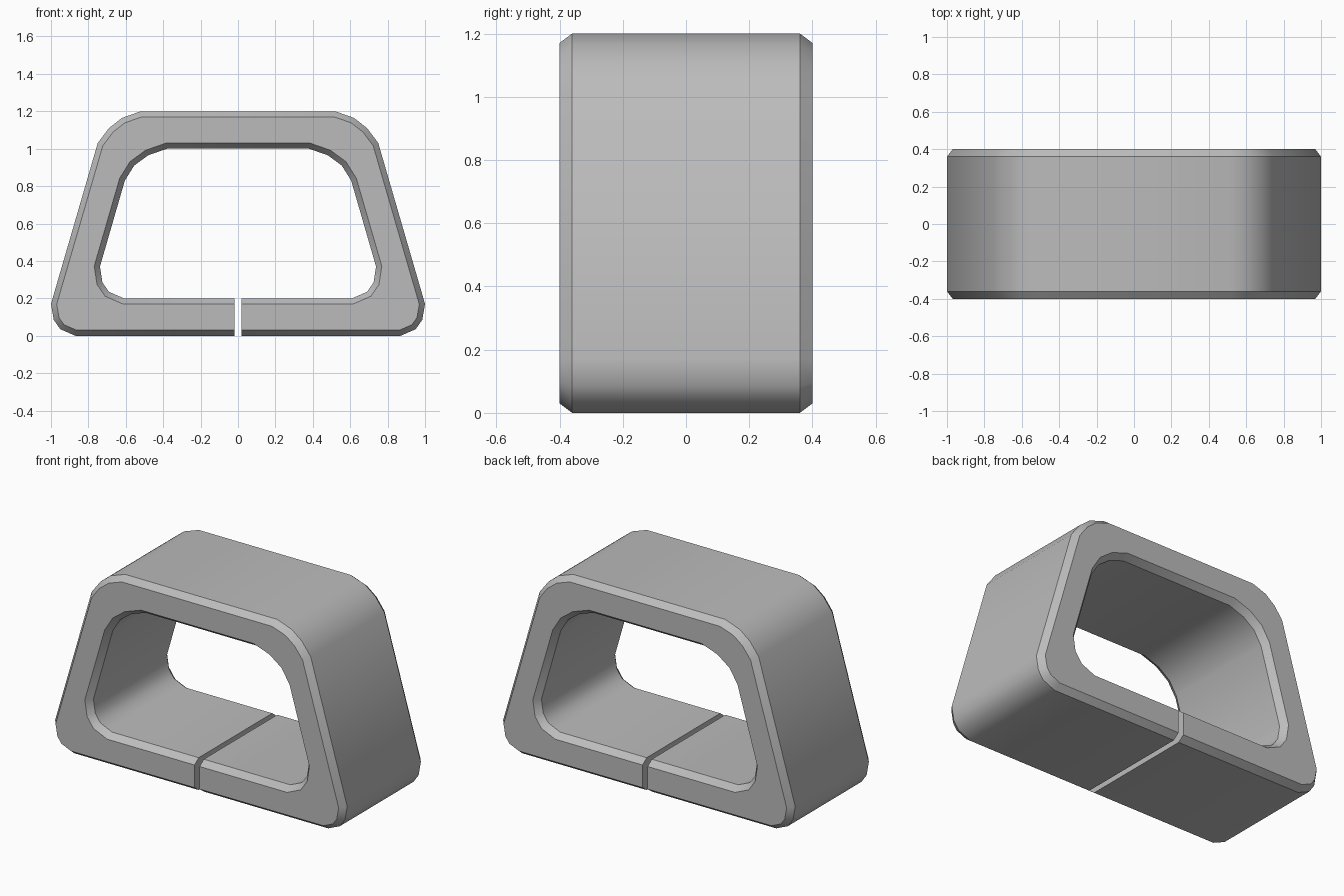
import bpy
import bmesh
import math
from mathutils import Vector

cube = bpy.data.objects.get("Cube")
if cube:
    bpy.data.objects.remove(cube, do_unlink=True)

HALF_DEPTH = 0.40
CHAMFER_Y = 0.04
CHAMFER = 0.03
HALF_GAP = 0.0175

# Right half of the outer and inner outlines, from the slot up to the top
outer_half = [(HALF_GAP, 0), (0.87, 0), (0.95, 0.035), (0.985, 0.085), (1.0, 0.17),
              (0.75, 1.03), (0.69, 1.11), (0.62, 1.165), (0.52, 1.2)]
inner_half = [(HALF_GAP, 0.2), (0.61, 0.2), (0.69, 0.235), (0.725, 0.285), (0.738, 0.37),
              (0.605, 0.83), (0.555, 0.91), (0.48, 0.965), (0.38, 1.0)]


def full_outline(half):
    pts = [Vector(p) for p in half]
    return pts + [Vector((-p.x, p.y)) for p in reversed(pts)]


def offset(pts, distance):
    """Shift an open outline sideways with mitred corners (positive = left)."""
    result = []
    for i, p in enumerate(pts):
        before = (p - pts[i - 1]) if i > 0 else (pts[1] - p)
        after = (pts[i + 1] - p) if i < len(pts) - 1 else before
        n1 = Vector((-before.y, before.x)).normalized()
        n2 = Vector((-after.y, after.x)).normalized()
        result.append(p + (n1 + n2) * distance / (1 + n1.dot(n2)))
    return result


# Chamfered cross-section swept round the split ring
outer = full_outline(outer_half)
inner = full_outline(inner_half)
outer_rim = offset(outer, CHAMFER)
inner_rim = offset(inner, -CHAMFER)
wall_y = HALF_DEPTH - CHAMFER_Y
section = [(outer, -wall_y), (outer_rim, -HALF_DEPTH), (inner_rim, -HALF_DEPTH), (inner, -wall_y),
           (inner, wall_y), (inner_rim, HALF_DEPTH), (outer_rim, HALF_DEPTH), (outer, wall_y)]

bm = bmesh.new()
rings = [[bm.verts.new((line[i].x, y, line[i].y)) for line, y in section]
         for i in range(len(outer))]
for a, b in zip(rings, rings[1:]):
    for k in range(len(section)):
        m = (k + 1) % len(section)
        bm.faces.new((a[k], a[m], b[m], b[k]))

# Flat ends on both sides of the slot
bm.faces.new(rings[0])
bm.faces.new(rings[-1])
bmesh.ops.recalc_face_normals(bm, faces=bm.faces)

mesh = bpy.data.meshes.new("split_ring")
bm.to_mesh(mesh)
bm.free()
ring = bpy.data.objects.new("split_ring", mesh)
bpy.context.collection.objects.link(ring)

# Plain grey finish
grey = bpy.data.materials.new("plain_grey")
grey.use_nodes = True
colour = (0.5, 0.5, 0.5, 1)
grey.diffuse_color = colour
grey.node_tree.nodes["Principled BSDF"].inputs["Base Color"].default_value = colour
mesh.materials.append(grey)

bpy.ops.object.select_all(action="DESELECT")
ring.select_set(True)
bpy.context.view_layer.objects.active = ring
bpy.ops.object.shade_smooth_by_angle(angle=math.radians(35))
